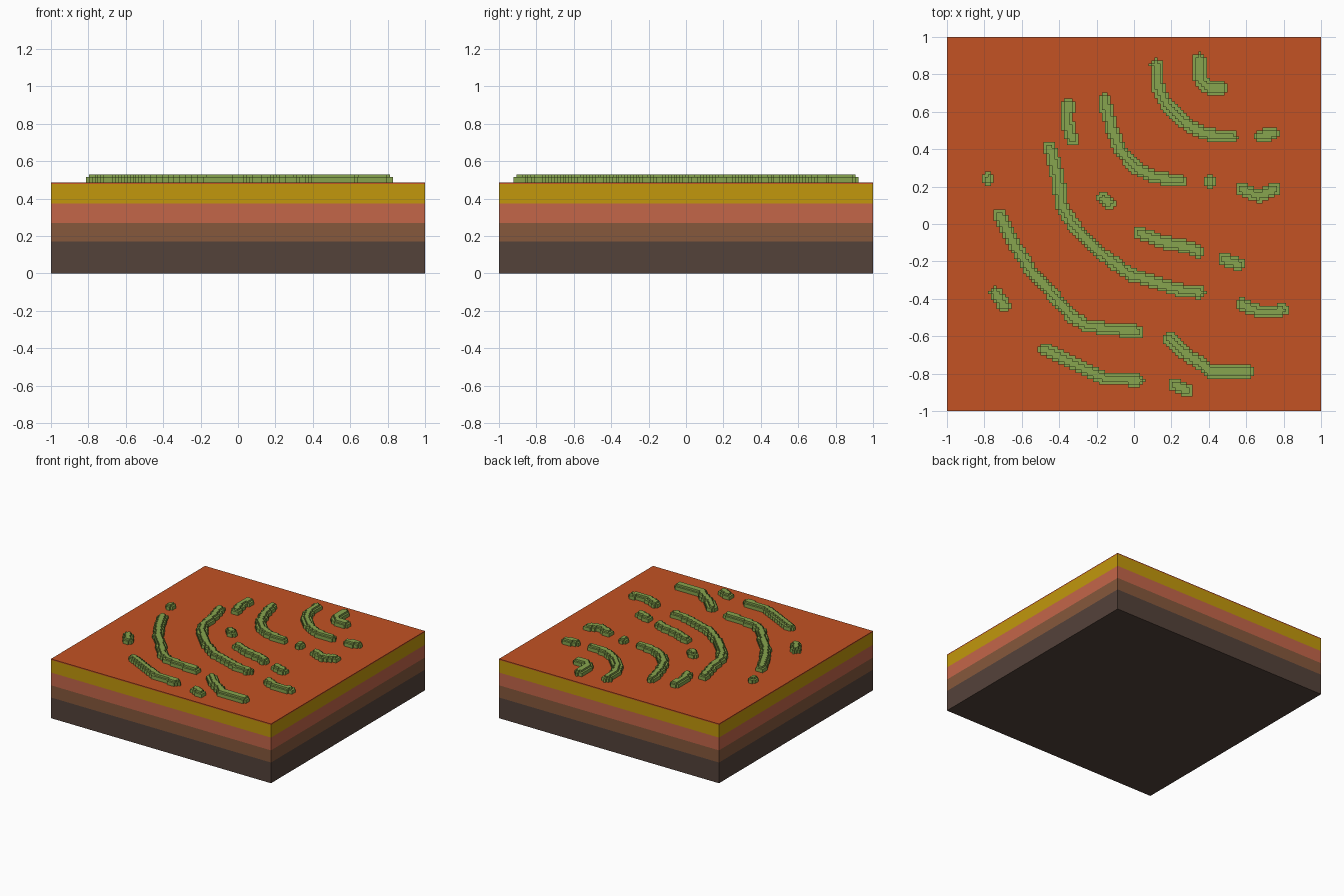
import bpy, bmesh, math
from mathutils import Vector

cube = bpy.data.objects.get("Cube")
if cube:
    bpy.data.objects.remove(cube, do_unlink=True)


def linear(c):
    c /= 255
    return c / 12.92 if c <= 0.04045 else ((c + 0.055) / 1.055) ** 2.4


def material(name, r, g, b):
    mat = bpy.data.materials.new(name)
    col = (linear(r), linear(g), linear(b), 1)
    mat.diffuse_color = col
    mat.use_nodes = True
    bsdf = mat.node_tree.nodes["Principled BSDF"]
    bsdf.inputs["Base Color"].default_value = col
    bsdf.inputs["Roughness"].default_value = 0.9
    return mat


def add_object(name, bm, mat):
    mesh = bpy.data.meshes.new(name)
    bm.to_mesh(mesh)
    bm.free()
    mesh.materials.append(mat)
    obj = bpy.data.objects.new(name, mesh)
    bpy.context.collection.objects.link(obj)
    return obj


# Stacked soil layers
LAYERS = [
    ("bedrock_layer", 0.0, 0.17, material("dark brown", 84, 66, 58)),
    ("subsoil_layer", 0.17, 0.27, material("brown", 134, 88, 60)),
    ("clay_layer", 0.27, 0.375, material("salmon", 196, 102, 73)),
    ("sand_layer", 0.375, 0.478, material("ochre yellow", 194, 151, 12)),
    ("surface_layer", 0.478, 0.487, material("burnt orange", 195, 82, 35)),
]
for name, z0, z1, mat in LAYERS:
    bm = bmesh.new()
    bmesh.ops.create_cube(bm, size=1)
    for v in bm.verts:
        v.co = (v.co.x * 2, v.co.y * 2, z1 if v.co.z > 0 else z0)
    add_object(name, bm, mat)

# Stepped vegetation strips, made from small square cells in two tiers
GREEN = material("leaf green", 135, 165, 78)
CELL = 1 / 64
GROUND, LOW, HIGH = 0.487, 0.515, 0.53
OUTER, INNER = 0.035, 0.0195


def distance(p, pts):
    best = (p - pts[0]).length
    for a, b in zip(pts, pts[1:]):
        t = max(0, min(1, (p - a).dot(b - a) / (b - a).length_squared))
        best = min(best, (p - a.lerp(b, t)).length)
    return best


def strip(name, *points):
    pts = [Vector(p) for p in points]
    lo = [math.floor((min(p[k] for p in pts) - 0.05) / CELL) for k in (0, 1)]
    hi = [math.ceil((max(p[k] for p in pts) + 0.05) / CELL) for k in (0, 1)]
    height = {}
    for i in range(lo[0], hi[0]):
        for j in range(lo[1], hi[1]):
            d = distance(Vector(((i + 0.5) * CELL, (j + 0.5) * CELL)), pts)
            if d < OUTER:
                height[i, j] = HIGH if d < INNER else LOW
    bm = bmesh.new()

    def quad(*corners):
        bm.faces.new([bm.verts.new((x * CELL, y * CELL, z)) for x, y, z in corners])

    for (i, j), h in height.items():
        ring = [(i, j), (i + 1, j), (i + 1, j + 1), (i, j + 1)]
        quad(*[(x, y, h) for x, y in ring])
        # Walls wherever the neighbouring cell is lower
        for k, (dx, dy) in enumerate([(0, -1), (1, 0), (0, 1), (-1, 0)]):
            n = height.get((i + dx, j + dy), GROUND)
            if n < h:
                a, b = ring[k], ring[(k + 1) % 4]
                quad((*a, n), (*b, n), (*b, h), (*a, h))
    bmesh.ops.remove_doubles(bm, verts=bm.verts, dist=1e-4)
    add_object(name, bm, GREEN)


# Long curved strips
strip("back_curve", (0.12, 0.85), (0.13, 0.73), (0.18, 0.63), (0.26, 0.55),
      (0.36, 0.49), (0.42, 0.475), (0.52, 0.465))
strip("corner_hook", (0.35, 0.88), (0.35, 0.78), (0.39, 0.73), (0.47, 0.725))
strip("middle_curve", (-0.16, 0.665), (-0.12, 0.51), (-0.07, 0.39),
      (0.01, 0.30), (0.11, 0.25), (0.25, 0.23))
strip("long_curve", (-0.45, 0.41), (-0.41, 0.26), (-0.385, 0.10), (-0.33, 0.0),
      (-0.18, -0.155), (-0.02, -0.27), (0.14, -0.32), (0.27, -0.36), (0.35, -0.365))
strip("outer_curve", (-0.72, 0.05), (-0.64, -0.11), (-0.55, -0.25), (-0.44, -0.37),
      (-0.33, -0.50), (-0.25, -0.545), (-0.14, -0.56), (0.02, -0.575))
strip("front_curve", (-0.48, -0.67), (-0.37, -0.725), (-0.26, -0.78),
      (-0.155, -0.825), (0.02, -0.835))
strip("front_bend", (0.19, -0.61), (0.27, -0.69), (0.35, -0.74),
      (0.41, -0.79), (0.61, -0.79))

# Short strips
strip("back_short", (-0.35, 0.64), (-0.36, 0.55), (-0.33, 0.45))
strip("centre_short", (0.03, -0.05), (0.17, -0.10), (0.30, -0.125), (0.345, -0.15))
strip("left_dip", (0.575, 0.185), (0.67, 0.15), (0.75, 0.185))
strip("front_left_dip", (0.575, -0.43), (0.66, -0.465), (0.73, -0.47), (0.79, -0.46))

# Small tufts
strip("back_left_tuft", (0.68, 0.47), (0.745, 0.485))
strip("middle_tuft", (0.405, 0.225))
strip("right_tuft", (-0.78, 0.24))
strip("centre_tuft", (-0.165, 0.135), (-0.135, 0.11))
strip("left_tuft", (0.48, -0.19), (0.56, -0.215))
strip("front_right_tuft", (-0.74, -0.37), (-0.695, -0.435))
strip("front_tuft", (0.22, -0.86), (0.28, -0.89))
